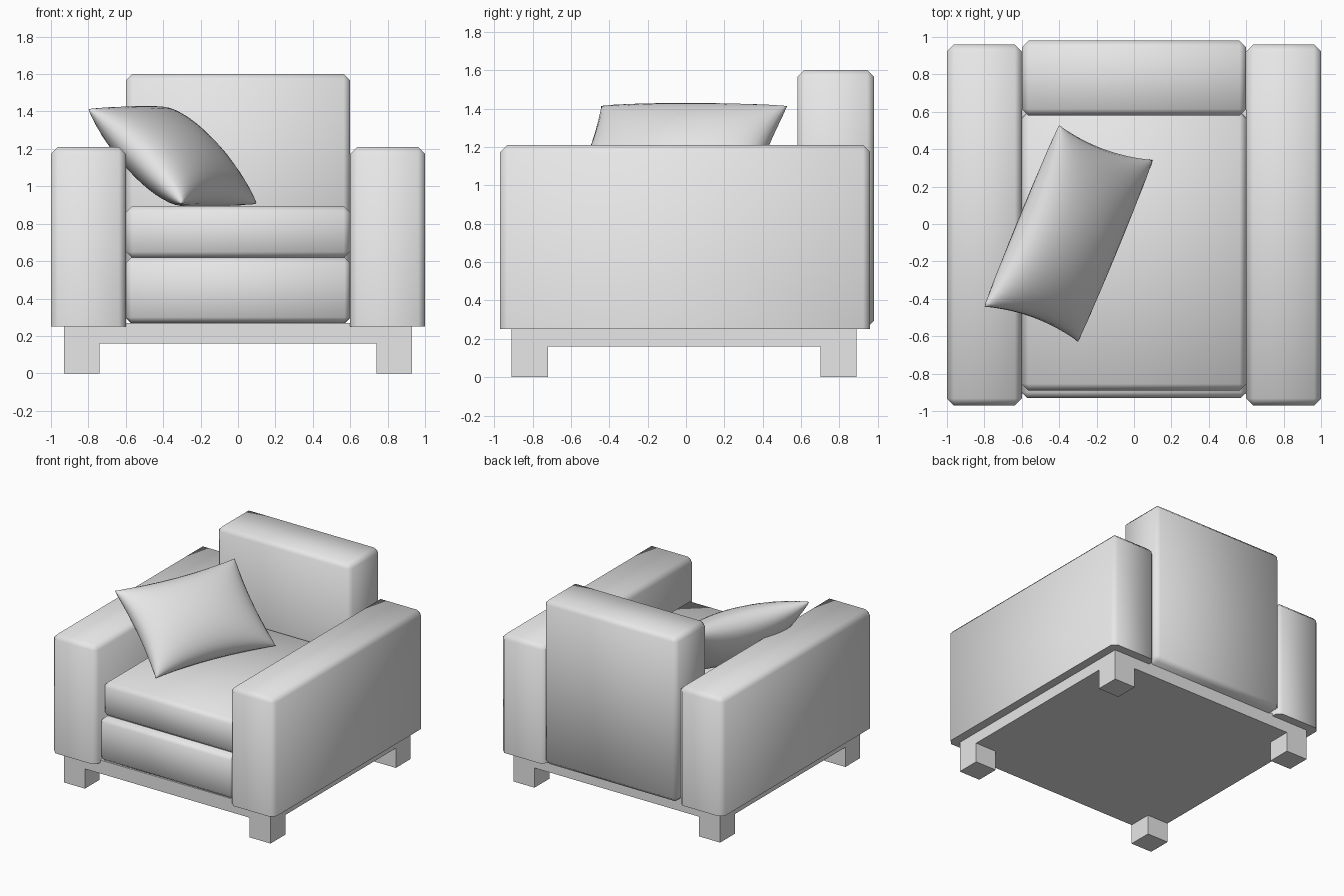
import bpy
import bmesh
import math
from mathutils import Matrix, Vector

default = bpy.data.objects.get("Cube")
if default:
    bpy.data.objects.remove(default, do_unlink=True)

grey = bpy.data.materials.new("light grey")
grey.use_nodes = True
grey.diffuse_color = (0.8, 0.8, 0.8, 1)
grey.node_tree.nodes["Principled BSDF"].inputs["Base Color"].default_value = (0.8, 0.8, 0.8, 1)


def add_object(name, bm, smooth_angle=0):
    bmesh.ops.recalc_face_normals(bm, faces=bm.faces)
    mesh = bpy.data.meshes.new(name)
    bm.to_mesh(mesh)
    bm.free()
    mesh.materials.append(grey)
    obj = bpy.data.objects.new(name, mesh)
    bpy.context.collection.objects.link(obj)
    if smooth_angle:
        bpy.ops.object.select_all(action='DESELECT')
        obj.select_set(True)
        bpy.context.view_layer.objects.active = obj
        bpy.ops.object.shade_smooth_by_angle(angle=math.radians(smooth_angle))
    return obj


def box(name, x, y, z, bevel=0, bevel_bottom=False):
    """Box spanning the given ranges, with optional chamfered edges."""
    bm = bmesh.new()
    bmesh.ops.create_cube(bm, size=1)
    for v in bm.verts:
        for axis, (lo, hi) in enumerate((x, y, z)):
            v.co[axis] = hi if v.co[axis] > 0 else lo
    if bevel:
        edges = [e for e in bm.edges
                 if bevel_bottom or any(v.co.z > z[0] for v in e.verts)]
        bmesh.ops.bevel(bm, geom=edges, offset=bevel, segments=1,
                        profile=0.5, affect='EDGES')
    return add_object(name, bm, 60 if bevel else 0)


# Wooden frame and legs
box("base_frame", (-0.93, 0.93), (-0.91, 0.89), (0.16, 0.27))
for side, sx in (("left", 1), ("right", -1)):
    x = sorted((sx * 0.74, sx * 0.93))
    box("front_leg_" + side, x, (-0.91, -0.72), (0, 0.16))
    box("back_leg_" + side, x, (0.70, 0.89), (0, 0.16))
    # Armrests
    box("armrest_" + side, sorted((sx * 0.6, sx)), (-0.97, 0.96), (0.25, 1.21), 0.037)

# Upholstered body
box("backrest", (-0.6, 0.6), (0.58, 0.98), (0.26, 1.6), 0.035, True)
box("seat_base", (-0.6, 0.6), (-0.93, 0.6), (0.27, 0.62), 0.03)
cushion = box("seat_cushion", (-0.6, 0.6), (-0.89, 0.6), (0.615, 0.895), 0.035, True)


# Throw pillow: two puffed sheets joined at a seam, with pulled-out corners
def pillow(name, centre, long_axis, short_axis, half_thickness, n=20):
    long_axis, short_axis = Vector(long_axis), Vector(short_axis)
    normal = long_axis.cross(short_axis).normalized()
    bm = bmesh.new()
    for sign in (1, -1):
        bmesh.ops.create_grid(bm, x_segments=n, y_segments=n, size=1,
                              matrix=Matrix.Translation((0, 0, sign)))
    for v in bm.verts:
        sign = 1 if v.co.z > 0 else -1
        u, w = (math.sin(c * math.pi / 2) for c in v.co.xy)
        fu, fw = max(0, 1 - u * u), max(0, 1 - w * w)
        puff = sign * half_thickness * (fu * fw) ** 0.45
        v.co = (Vector(centre) + long_axis * u * (1 - 0.07 * fw)
                + short_axis * w * (1 - 0.09 * fu) + normal * puff)
    bmesh.ops.remove_doubles(bm, verts=bm.verts, dist=0.0005)
    return add_object(name, bm, 75)


pillow("throw_pillow", (-0.35, -0.05, 1.16), (0.2, 0.485, 0), (-0.25, 0.093, 0.253), 0.18)
